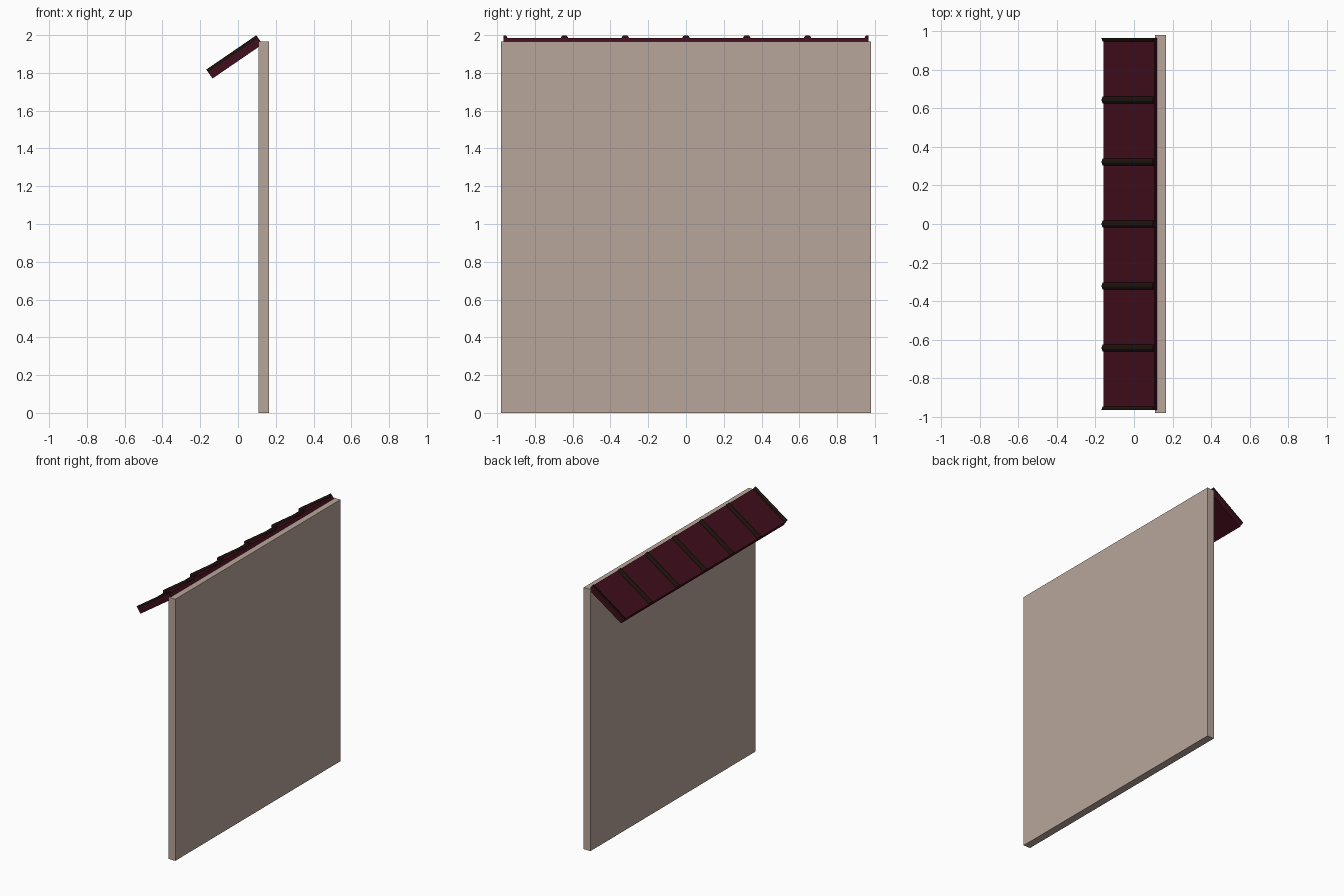
import bpy, bmesh, math
from mathutils import Matrix

if "Cube" in bpy.data.objects:
    bpy.data.objects.remove(bpy.data.objects["Cube"])


def material(name, rgb):
    m = bpy.data.materials.new(name)
    m.diffuse_color = (*rgb, 1)
    m.use_nodes = True
    m.node_tree.nodes["Principled BSDF"].inputs["Base Color"].default_value = m.diffuse_color
    return m


def prism(name, profile, x0, x1, mat, matrix=Matrix()):
    """Extrude a (y, z) profile along x from x0 to x1."""
    bm = bmesh.new()
    face = bm.faces.new([bm.verts.new((x0, y, z)) for y, z in profile])
    ext = bmesh.ops.extrude_face_region(bm, geom=[face])
    verts = [v for v in ext["geom"] if isinstance(v, bmesh.types.BMVert)]
    bmesh.ops.translate(bm, verts=verts, vec=(x1 - x0, 0, 0))
    bmesh.ops.recalc_face_normals(bm, faces=bm.faces)
    me = bpy.data.meshes.new(name)
    bm.to_mesh(me)
    bm.free()
    me.materials.append(mat)
    ob = bpy.data.objects.new(name, me)
    ob.matrix_world = matrix
    bpy.context.collection.objects.link(ob)
    return ob


def rect(w, z0, z1):
    return [(-w, z0), (w, z0), (w, z1), (-w, z1)]


plaster = material("plaster", (0.48, 0.38, 0.325))
maroon = material("maroon", (0.05, 0.004, 0.011))
dark = material("dark_rib", (0.012, 0.006, 0.004))

# Upright wall panel
prism("wall", rect(0.98, 0, 1.965), 0.108, 0.165, plaster)

# Sloping roof: local x runs up the slope, local z is the slab normal
LENGTH, THICK, RIB, HALF = 0.321, 0.041, 0.017, 0.965
slope = Matrix.Translation((-0.135, 0, 1.77)) @ Matrix.Rotation(-math.radians(34.4), 4, 'Y')
prism("roof_slab", rect(HALF, 0, THICK), 0, LENGTH, maroon, slope)

# Rounded ribs on the seams, cut in half at both ends
for i in range(-3, 4):
    a0, a1 = (90, 180) if i == 3 else (0, 90) if i == -3 else (0, 180)
    steps = (a1 - a0) // 18
    yc = i * HALF / 3
    arc = [(yc + 0.019 * math.cos(math.radians(a0 + (a1 - a0) * k / steps)),
            THICK + RIB * math.sin(math.radians(a0 + (a1 - a0) * k / steps)))
           for k in range(steps + 1)]
    if abs(i) == 3:
        arc.append((yc, THICK))
    prism("roof_rib", arc, 0, LENGTH, dark, slope)
